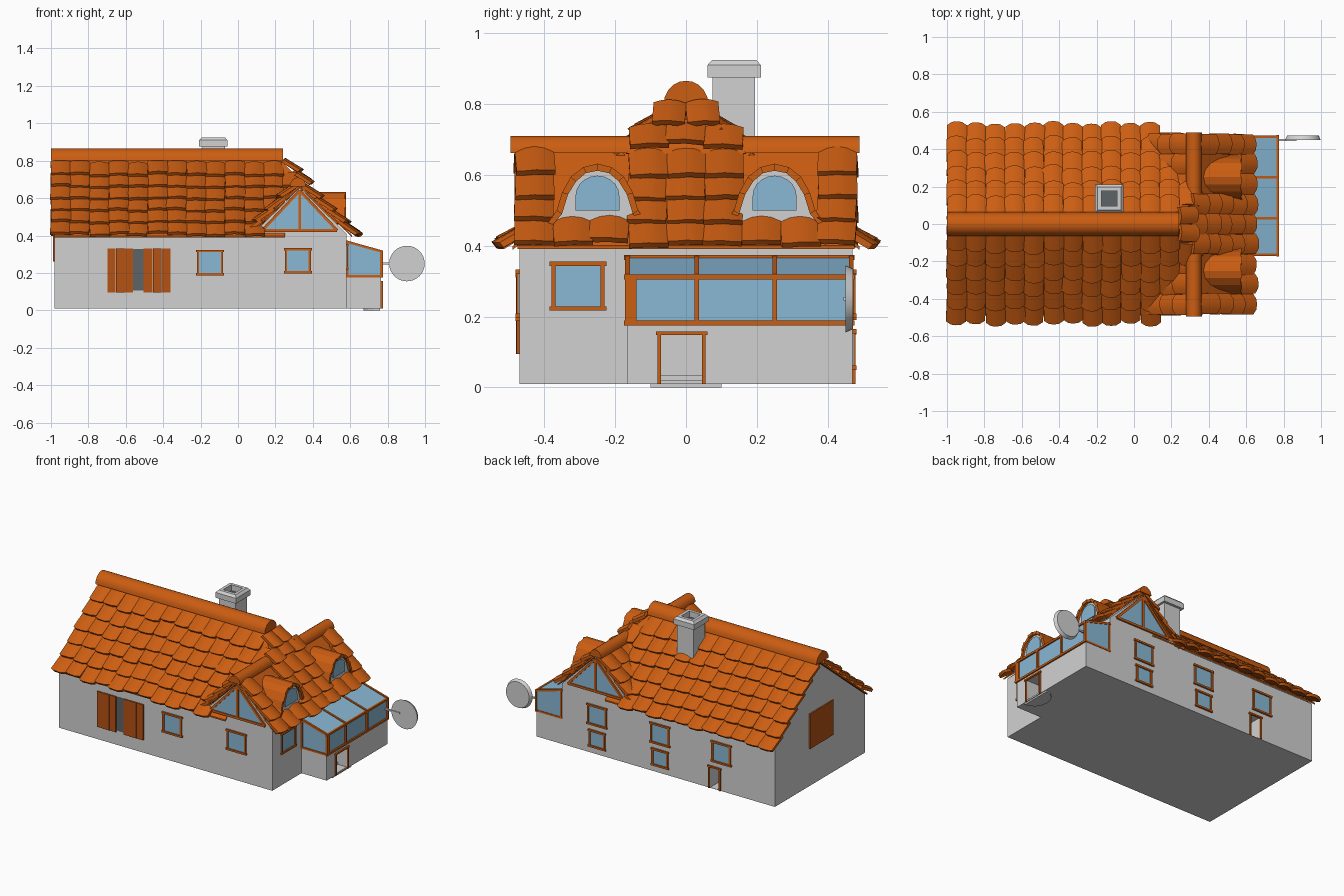
import bpy, bmesh, math, random
from mathutils import Vector as V

if "Cube" in bpy.data.objects:
    bpy.data.objects.remove(bpy.data.objects["Cube"])
random.seed(4)

def mat(name, rgb):
    m = bpy.data.materials.new(name)
    m.diffuse_color = (*rgb, 1)
    m.use_nodes = True
    m.node_tree.nodes["Principled BSDF"].inputs["Base Color"].default_value = m.diffuse_color
    return m

WALL = mat("wall grey", (0.64, 0.64, 0.64))
TILE = mat("orange clay", (0.60, 0.11, 0.006))
WOOD = mat("shutter wood", (0.46, 0.085, 0.007))
GLASS = mat("blue glass", (0.25, 0.48, 0.66))
DARK = mat("dark opening", (0.11, 0.125, 0.135))

# ---- mesh helpers
def finish(name, bm, m, smooth=None):
    bmesh.ops.recalc_face_normals(bm, faces=bm.faces)
    me = bpy.data.meshes.new(name)
    bm.to_mesh(me)
    bm.free()
    me.materials.append(m)
    o = bpy.data.objects.new(name, me)
    bpy.context.collection.objects.link(o)
    if smooth:
        bpy.ops.object.select_all(action='DESELECT')
        o.select_set(True)
        bpy.context.view_layer.objects.active = o
        bpy.ops.object.shade_smooth_by_angle(angle=math.radians(smooth))
    return o

def prism(bm, pts, off):
    off, n = V(off), len(pts)
    a = [bm.verts.new(V(p)) for p in pts]
    b = [bm.verts.new(V(p) + off) for p in pts]
    bm.faces.new(a)
    bm.faces.new(b[::-1])
    for i in range(n):
        j = (i + 1) % n
        bm.faces.new((a[i], b[i], b[j], a[j]))

def box(bm, lo, hi):
    (x0, y0, z0), (x1, y1, z1) = lo, hi
    prism(bm, [(x0, y0, z0), (x1, y0, z0), (x1, y1, z0), (x0, y1, z0)], (0, 0, z1 - z0))

def bar(bm, p, q, w):
    p, q = V(p), V(q)
    d = (q - p).normalized()
    s = d.cross(V((0, 0, 1)) if abs(d.z) < .9 else V((0, 1, 0))).normalized() * w / 2
    t = d.cross(s)
    prism(bm, [p + s + t, p - s + t, p - s - t, p + s - t], q - p)

def one(name, m, fn, *a, smooth=None):
    bm = bmesh.new()
    fn(bm, *a)
    return finish(name, bm, m, smooth)

def recess(o, lo, hi):
    c = one("door_cutter", DARK, box, lo, hi)
    c.hide_render = True
    md = o.modifiers.new("recess", 'BOOLEAN')
    md.operation, md.object, md.solver = 'DIFFERENCE', c, 'EXACT'
    bpy.context.view_layer.objects.active = o
    bpy.ops.object.modifier_apply(modifier=md.name)
    bpy.data.objects.remove(c)

# ---- walls
house = one("main_house", WALL, prism, [(-.98, -.47, .01), (-.98, -.47, .40), (-.98, 0, .78),
            (-.98, .47, .40), (-.98, .47, .01)], (1.22, 0, 0))
recess(house, (-.575, .37, .012), (-.505, .6, .155))
one("cross_wing", WALL, prism, [(.08, -.47, .01), (.08, -.47, .41), (.33, -.47, .655),
    (.58, -.47, .41), (.58, -.47, .01)], (0, .94, 0))
porch = one("conservatory_base", WALL, box, (.57, -.165, .01), (.765, .47, .18))
recess(porch, (.62, -.07, .02), (.9, .045, .15))
one("door_step", WALL, box, (.60, -.07, .011), (.70, .045, .035))
one("entrance_mat", WALL, prism, [(.76 - .09 * math.sin(t * math.pi / 8), .1 * math.cos(t * math.pi / 8), 0)
    for t in range(9)], (0, 0, .012))

# ---- roof decks and tiles
def main_z(y): return .79 - .82 * abs(y)
def cross_z(x): return .665 - .98 * abs(x - .33)

bm = bmesh.new()
for s in (-1, 1):
    prism(bm, [(-.985, 0, .80), (-.985, s * .49, main_z(.49) + .01), (-.985, s * .49, main_z(.49)),
               (-.985, 0, .785)], (1.235, 0, 0))
    prism(bm, [(.33, -.475, .672), (.33 + s * .28, -.475, cross_z(.61) + .01),
               (.33 + s * .28, -.475, cross_z(.61)), (.33, -.475, .658)], (0, .95, 0))
finish("roof_deck", bm, TILE)

def tile(bm, o, u, v, n, w, L):
    a = random.uniform(-.05, .05)
    u, v = u + v * a, v - u * a
    lift = random.uniform(.018, .028)
    grid = []
    for th in (0, .018):
        rows = []
        for r in (0, .6, 1):
            row = []
            for i in range(5):
                s = i / 4 - .5
                f = r * (1 - 1.6 * s ** 4)
                row.append(bm.verts.new(o + u * s * w + v * f * L + n * (.013 * (1 - 4 * s * s) + lift * f + th)))
            rows.append(row)
        grid.append(rows)
    for rows in grid:
        for r in range(2):
            for i in range(4):
                bm.faces.new((rows[r][i], rows[r][i + 1], rows[r + 1][i + 1], rows[r + 1][i]))
    rim = lambda g: g[0] + [g[1][4]] + g[2][::-1] + [g[1][0]]
    A, B = rim(grid[0]), rim(grid[1])
    for i in range(len(A)):
        j = (i + 1) % len(A)
        bm.faces.new((A[i], A[j], B[j], B[i]))

def tiled(name, start, u, v, cols, rows, step, rstep, L, keep):
    u, v = V(u), V(v).normalized()
    n = u.cross(v)
    n = n if n.z > 0 else -n
    bm = bmesh.new()
    for c in range(cols):
        sag = random.uniform(-.008, .008)
        for r in range(rows):
            o = V(start) + u * step * (c + .5) + v * (r * rstep + sag + random.uniform(-.005, .005))
            if keep(o + v * L / 2):
                tile(bm, o, u, v, n, step * 1.03, L)
    finish(name, bm, TILE, 40)

keep_main = lambda p: p.z > cross_z(p.x) - .06 and not (p.x > .25 and p.z > .70)
def keep_right(p):
    return not (abs(abs(p.y) - .25) < .09 and .46 < p.z < .62)
for s, side in ((-1, "front"), (1, "back")):
    tiled("main_tiles_" + side, (-1, s * .015, .778), (1, 0, 0), (0, s, -.82), 13, 6, .1035, .1, .135, keep_main)
tiled("wing_tiles_right", (.337, -.482, .658), (0, 1, 0), (1, 0, -.98), 9, 4, .107, .092, .125, keep_right)
tiled("wing_tiles_left", (.323, -.482, .658), (0, 1, 0), (-1, 0, -.98), 9, 4, .107, .092, .125,
      lambda p: p.z > main_z(p.y) - .06)

# half hip at the end of the main ridge
bm = bmesh.new()
for p in [(.2, 0, .80), (.24, .05, .79), (.24, -.05, .79), (.37, .17, .66), (.37, -.17, .66),
          (.2, .17, .655), (.2, -.17, .655)]:
    bm.verts.new(p)
bmesh.ops.convex_hull(bm, input=bm.verts)
finish("hip_end", bm, TILE)
tiled("hip_tiles_upper", (.235, -.09, .79), (0, 1, 0), (1, 0, -1), 2, 1, .09, .1, .11, lambda p: True)
tiled("hip_tiles_lower", (.295, -.16, .73), (0, 1, 0), (1, 0, -1), 3, 1, .107, .1, .10, lambda p: True)

# ridge caps
arc = [(math.cos(i * math.pi / 10), math.sin(i * math.pi / 10)) for i in range(11)]
one("main_ridge", TILE, prism, [(-1, .063 * c, .80 + .066 * s) for c, s in arc], (1.24, 0, 0), smooth=40)
one("wing_ridge", TILE, prism, [(.32 + .043 * c, -.495, .662 + .048 * s) for c, s in arc], (0, .985, 0), smooth=40)

# ---- eyebrow dormers
OUT = [(.14, .465), (.115, .50), (.10, .55), (.075, .595), (.04, .622), (0, .632)]
INN = [(.125, .46), (.10, .49), (.083, .545), (.06, .582), (.033, .605), (0, .612)]
full = lambda h: h + [(-a, z) for a, z in h[-2::-1]]
for cy, side in ((-.25, "front"), (.25, "back")):
    o, i = full(OUT), full(INN)
    bm = bmesh.new()
    for k in range(10):
        prism(bm, [(.36, cy + a, z) for a, z in (o[k], o[k + 1], i[k + 1], i[k])], (.212 + .006 * (k % 2), 0, 0))
    finish("dormer_roof_" + side, bm, TILE, 40)
    one("dormer_face_" + side, WALL, prism, [(.40, cy + a, z) for a, z in i], (.16, 0, 0))
    pane = [(-.062, .50), (.062, .50)] + [(.062 * c, .54 + .058 * s) for c, s in arc]
    one("dormer_window_" + side, GLASS, prism, [(.56, cy + a, z) for a, z in pane], (.006, 0, 0))

# ---- windows, doors and shutters on flat walls
def wall_box(bm, face, u0, u1, z0, z1, d0, d1):
    if face in ("front", "back"):
        s = -1 if face == "front" else 1
        y = sorted((s * (.47 + d0), s * (.47 + d1)))
        box(bm, (u0, y[0], z0), (u1, y[1], z1))
    else:
        s, b = {"left": (-1, .98), "right": (1, .58), "porch": (1, .765)}[face]
        x = sorted((s * (b + d0), s * (b + d1)))
        box(bm, (x[0], u0, z0), (x[1], u1, z1))

def window(name, face, u0, u1, z0, z1, t=.012, glass=True):
    if glass:
        one(name + "_glass", GLASS, wall_box, face, u0, u1, z0, z1, -.002, .003)
    bm = bmesh.new()
    for a, b in ((u0, u0 + t), (u1 - t, u1)):
        wall_box(bm, face, a, b, z0, z1, -.002, .009)
    wall_box(bm, face, u0 - .005, u1 + .005, z1 - t, z1, -.002, .011)
    if glass:
        wall_box(bm, face, u0 - .005, u1 + .005, z0, z0 + t, -.002, .011)
    finish(name + "_frame", bm, TILE)

window("front_window_mid", "front", -.22, -.08, .187, .323)
window("front_window_wing", "front", .25, .39, .197, .333)
window("right_window", "right", -.38, -.23, .217, .355)
for x, k in ((.32, "wing"), (-.14, "mid")):
    window("back_window_" + k, "back", x - .07, x + .07, .197, .333)
    window("back_low_window_" + k, "back", x - .06, x + .06, .05, .165)
window("back_window_end", "back", -.66, -.52, .19, .33)
window("back_door", "back", -.585, -.495, .01, .16, .01, False)
window("porch_door", "porch", -.08, .055, .01, .158, .01, False)

def planks(name, face, u0, u1, z0, z1, n):
    bm, w = bmesh.new(), (u1 - u0) / n
    for k in range(n):
        wall_box(bm, face, u0 + k * w + .001, u0 + (k + 1) * w - .001, z0, z1, -.001, .008 + .002 * (k % 2))
    finish(name, bm, WOOD)

one("shutter_opening", DARK, wall_box, "front", -.57, -.49, .105, .328, -.002, .002)
planks("shutter_left", "front", -.70, -.56, .095, .33, 3)
planks("shutter_right", "front", -.505, -.36, .095, .33, 3)
planks("loft_shutter", "left", -.135, .115, .26, .49, 4)

# gable triangle windows on both wing ends
for s, side in ((-1, "front"), (1, "back")):
    y, A, B, C = s * .473, (.13, .427), (.53, .427), (.33, .64)
    one("gable_glass_" + side, GLASS, prism, [(x, s * .468, z) for x, z in (A, B, C)], (0, s * .006, 0))
    bm = bmesh.new()
    for p, q in ((A, B), (B, C), (C, A), ((.33, .427), C)):
        bar(bm, (p[0], y, p[1]), (q[0], y, q[1]), .015)
    finish("gable_frame_" + side, bm, TILE)

# ---- conservatory glass and frame
one("conservatory_glass", GLASS, prism, [(.575, -.165, .18), (.765, -.165, .18), (.765, -.165, .315),
    (.575, -.165, .37)], (0, .635, 0))
bm = bmesh.new()
for x, z in ((.768, .182), (.768, .312), (.582, .367)):
    bar(bm, (x, -.175, z), (x, .475, z), .013)
for y in (-.165, .03, .25, .467):
    bar(bm, (.768, y, .18), (.768, y, .318), .013)
    bar(bm, (.58, y, .367), (.77, y, .314), .013)
for y in (-.165, .467):
    bar(bm, (.575, y, .182), (.77, y, .182), .012)
    bar(bm, (.585, y, .18), (.585, y, .367), .012)
box(bm, (.76, -.17, .182), (.772, -.14, .31))
finish("conservatory_frame", bm, TILE)

# ---- chimney
one("chimney_shaft", WALL, box, (-.19, .075, .5), (-.07, .195, .88))
bm, prev = bmesh.new(), None
for h, z in ((.0755, .875), (.0755, .91), (.062, .925), (.042, .925), (.042, .882)):
    ring = [bm.verts.new((-.132 + a * h, .136 + b * h, z)) for a, b in ((-1, -1), (1, -1), (1, 1), (-1, 1))]
    if prev:
        for k in range(4):
            bm.faces.new((prev[k], prev[(k + 1) % 4], ring[(k + 1) % 4], ring[k]))
    else:
        bm.faces.new(ring)
    prev = ring
bm.faces.new(prev)
finish("chimney_cap", bm, WALL)
one("chimney_flue", DARK, box, (-.173, .095, .881), (-.091, .177, .887))

# ---- satellite dish
bm = bmesh.new()
r = bmesh.ops.create_cone(bm, cap_ends=True, segments=32, radius1=.095, radius2=.085, depth=.022)
for v in r["verts"]:
    v.co = V((.903 + v.co.x, .461 + v.co.z, .25 + v.co.y))
finish("dish", bm, WALL, 50)
one("dish_arm", WALL, bar, (.76, .45, .25), (.87, .45, .25), .01)
